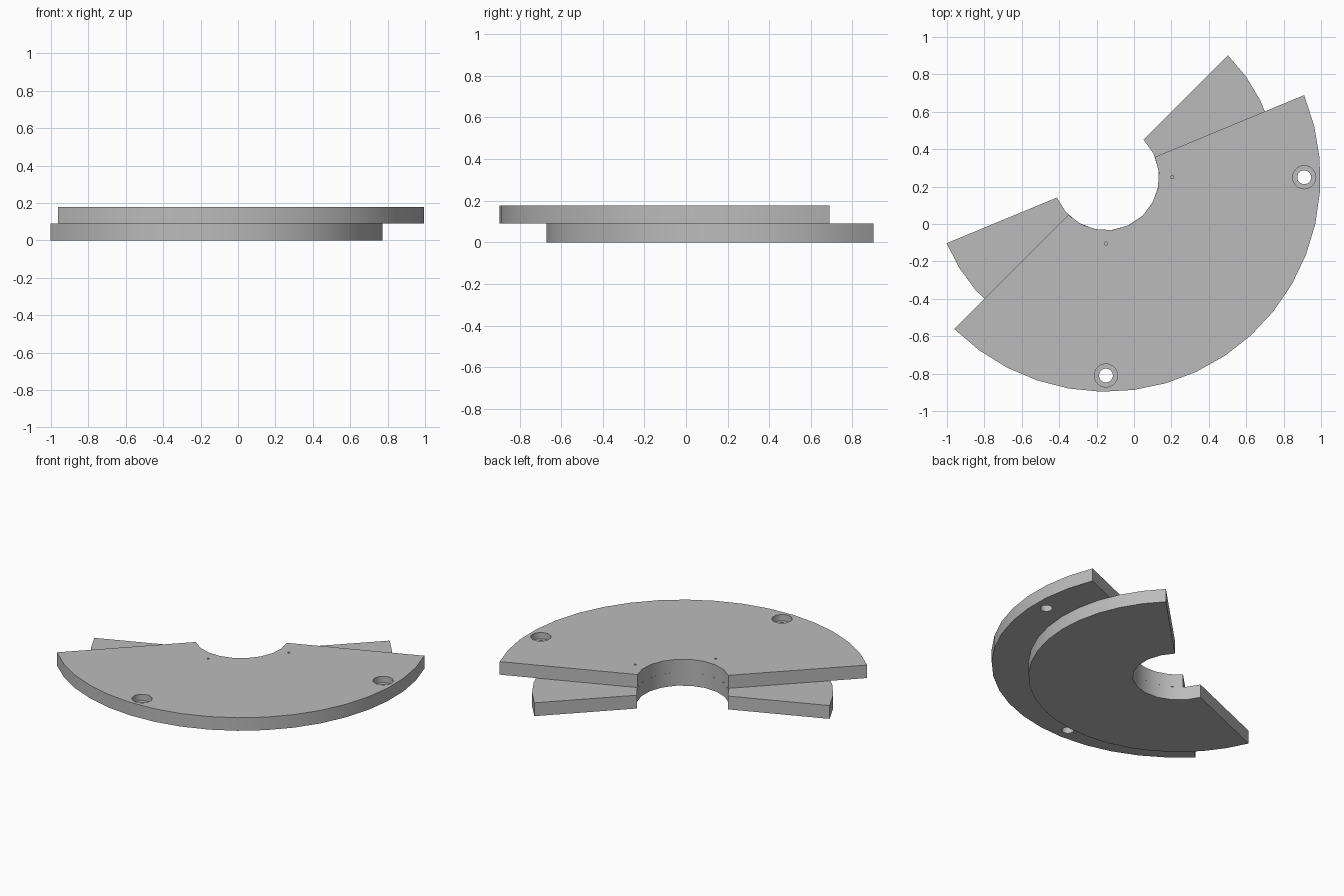
import bpy, bmesh
from math import radians, cos, sin

if "Cube" in bpy.data.objects:
    bpy.data.objects.remove(bpy.data.objects["Cube"])

CX, CY = -0.15, 0.25          # shared centre of the arcs
INNER = 0.284
MID, TOP = 0.09, 0.178

grey = bpy.data.materials.new("plain_grey")
grey.use_nodes = True
grey.diffuse_color = (0.5, 0.5, 0.5, 1)
grey.node_tree.nodes["Principled BSDF"].inputs["Base Color"].default_value = (0.5, 0.5, 0.5, 1)


def arc(radius, start, end, steps):
    angles = [radians(start + (end - start) * i / steps) for i in range(steps + 1)]
    return [(CX + radius * cos(a), CY + radius * sin(a)) for a in angles]


def sector(name, outer, start, end, steps, z0, z1):
    """Solid ring sector between two heights."""
    outline = arc(outer, start, end, steps) + arc(INNER, end, start, steps // 2)
    bm = bmesh.new()
    base = bm.faces.new([bm.verts.new((x, y, z0)) for x, y in outline])
    top = bmesh.ops.extrude_face_region(bm, geom=[base])["geom"]
    bmesh.ops.translate(bm, vec=(0, 0, z1 - z0),
                        verts=[v for v in top if isinstance(v, bmesh.types.BMVert)])
    bmesh.ops.recalc_face_normals(bm, faces=bm.faces[:])
    mesh = bpy.data.meshes.new(name)
    bm.to_mesh(mesh)
    bm.free()
    mesh.materials.append(grey)
    obj = bpy.data.objects.new(name, mesh)
    bpy.context.collection.objects.link(obj)
    return obj


def drill(obj, distance, angle, radius, z0, z1):
    """Cut a round vertical hole and drop the cutter."""
    a = radians(angle)
    bpy.ops.mesh.primitive_cylinder_add(
        vertices=24, radius=radius, depth=z1 - z0,
        location=(CX + distance * cos(a), CY + distance * sin(a), (z0 + z1) / 2))
    cutter = bpy.context.object
    cutter.hide_render = True
    cutter.data.materials.append(grey)
    mod = obj.modifiers.new("hole", 'BOOLEAN')
    mod.operation, mod.solver, mod.object = 'DIFFERENCE', 'EXACT', cutter
    bpy.context.view_layer.objects.active = obj
    bpy.ops.object.modifier_apply(modifier=mod.name)
    bpy.data.objects.remove(cutter)


# Two stacked plates, the lower one narrower but sweeping further round
lower = sector("lower_plate", 0.922, -157.5, 45, 22, 0, MID)
upper = sector("upper_plate", 1.147, -135, 22.5, 18, MID, TOP)

# Counterbored screw holes and small pin holes
for angle in (0, -90):
    drill(upper, 1.06, angle, 0.062, MID + 0.045, TOP + 0.1)
    drill(upper, 1.06, angle, 0.037, MID - 0.1, TOP + 0.1)
    drill(upper, 0.355, angle, 0.008, MID - 0.1, TOP + 0.1)

# Smooth curved walls, crisp edges
bpy.ops.object.select_all(action='DESELECT')
for obj in (lower, upper):
    obj.select_set(True)
bpy.context.view_layer.objects.active = upper
bpy.ops.object.shade_smooth_by_angle(angle=radians(30))
